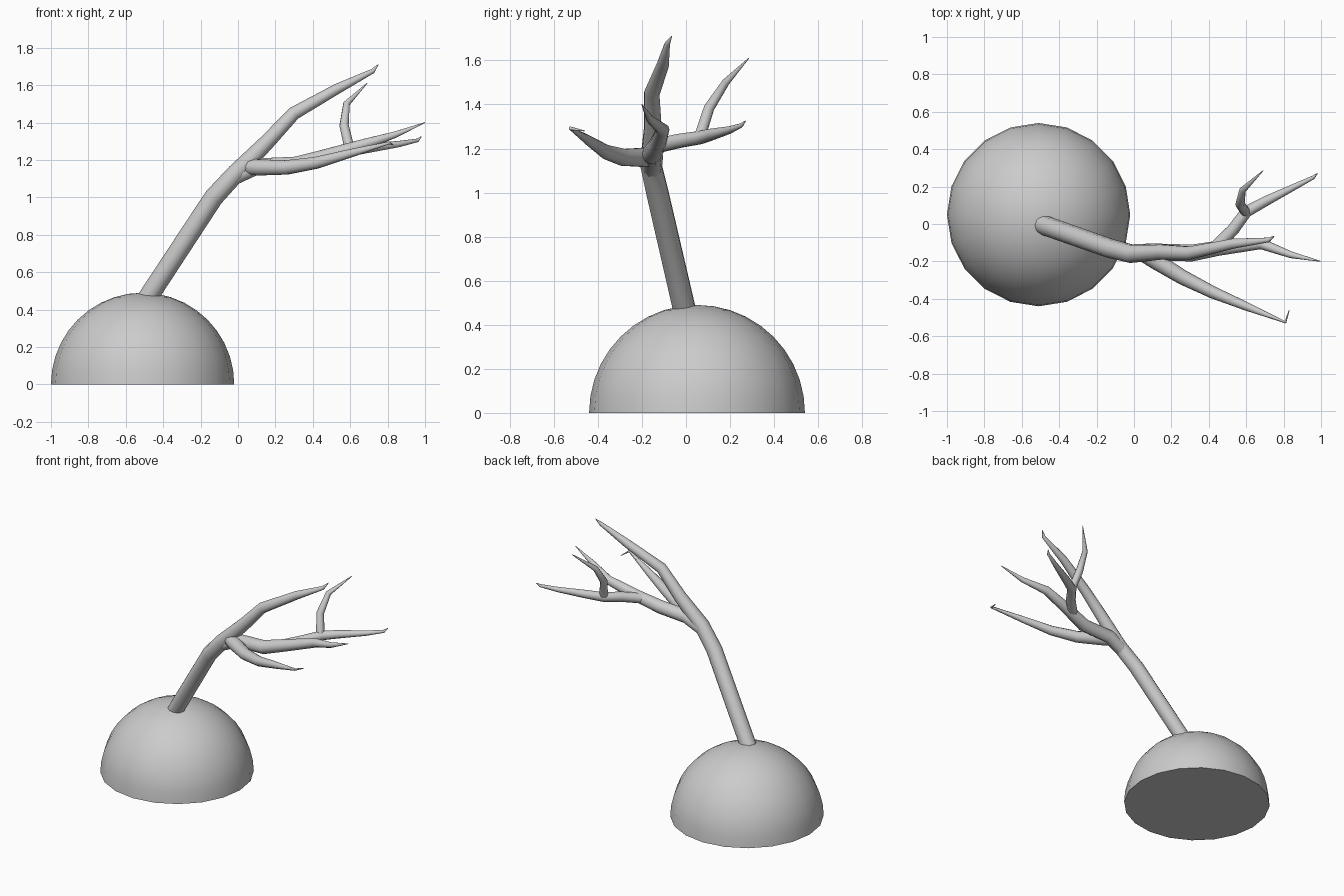
import bpy, bmesh, math
from mathutils import Matrix

if "Cube" in bpy.data.objects:
    bpy.data.objects.remove(bpy.data.objects["Cube"])


def finish(obj, angle):
    bpy.ops.object.select_all(action='DESELECT')
    obj.select_set(True)
    bpy.context.view_layer.objects.active = obj
    if obj.type == 'CURVE':
        bpy.ops.object.convert(target='MESH')
    bpy.ops.object.shade_smooth_by_angle(angle=math.radians(angle))


def limb(name, points):
    """Tapered tube through (x, y, z, radius) points."""
    curve = bpy.data.curves.new(name, 'CURVE')
    curve.dimensions = '3D'
    curve.bevel_depth = 1.0
    curve.bevel_resolution = 3
    curve.use_fill_caps = True
    spline = curve.splines.new('POLY')
    spline.points.add(len(points) - 1)
    for p, (x, y, z, r) in zip(spline.points, points):
        p.co = (x, y, z, 1)
        p.radius = r
    obj = bpy.data.objects.new(name, curve)
    bpy.context.collection.objects.link(obj)
    finish(obj, 60)


# Half-dome mound with a closed underside
bm = bmesh.new()
bmesh.ops.create_uvsphere(bm, u_segments=20, v_segments=20, radius=0.49,
                          matrix=Matrix.Translation((-0.51, 0.05, 0)))
bmesh.ops.delete(bm, geom=[v for v in bm.verts if v.co.z < -0.001], context='VERTS')
bmesh.ops.holes_fill(bm, edges=[e for e in bm.edges if e.is_boundary], sides=0)
bmesh.ops.recalc_face_normals(bm, faces=bm.faces)
mesh = bpy.data.meshes.new("mound")
bm.to_mesh(mesh)
bm.free()
mound = bpy.data.objects.new("mound", mesh)
bpy.context.collection.objects.link(mound)
finish(mound, 40)

# Leaning trunk running into the upper branch
limb("trunk_and_upper_branch", [
    (-0.485, -0.005, 0.46, 0.053), (-0.13, -0.13, 1.00, 0.052),
    (-0.01, -0.16, 1.13, 0.05), (0.15, -0.15, 1.29, 0.042),
    (0.30, -0.155, 1.45, 0.036), (0.53, -0.105, 1.58, 0.028),
    (0.72, -0.085, 1.675, 0.013), (0.75, -0.065, 1.71, 0.002)])

# Main side branch
limb("middle_branch", [
    (-0.04, -0.155, 1.10, 0.045), (0.10, -0.15, 1.165, 0.046),
    (0.31, -0.155, 1.175, 0.045), (0.45, -0.13, 1.215, 0.04),
    (0.68, -0.105, 1.285, 0.03), (0.84, -0.165, 1.335, 0.018),
    (1.00, -0.20, 1.40, 0.002)])

# Fork off the side branch, towards the back
limb("rear_branch", [
    (0.42, -0.14, 1.21, 0.034), (0.53, -0.03, 1.235, 0.033),
    (0.60, 0.065, 1.25, 0.031), (0.70, 0.12, 1.265, 0.027),
    (0.86, 0.20, 1.285, 0.017), (0.96, 0.25, 1.305, 0.01),
    (0.98, 0.27, 1.325, 0.002)])

# Upright twig on the rear branch
limb("twig", [
    (0.60, 0.06, 1.245, 0.027), (0.567, 0.105, 1.385, 0.025),
    (0.58, 0.18, 1.50, 0.018), (0.69, 0.285, 1.61, 0.002)])

# Front branch
limb("front_branch", [
    (0.04, -0.15, 1.165, 0.045), (0.12, -0.20, 1.16, 0.045),
    (0.26, -0.285, 1.16, 0.04), (0.42, -0.365, 1.185, 0.033),
    (0.60, -0.44, 1.235, 0.023), (0.81, -0.525, 1.292, 0.008),
    (0.83, -0.46, 1.28, 0.002)])
